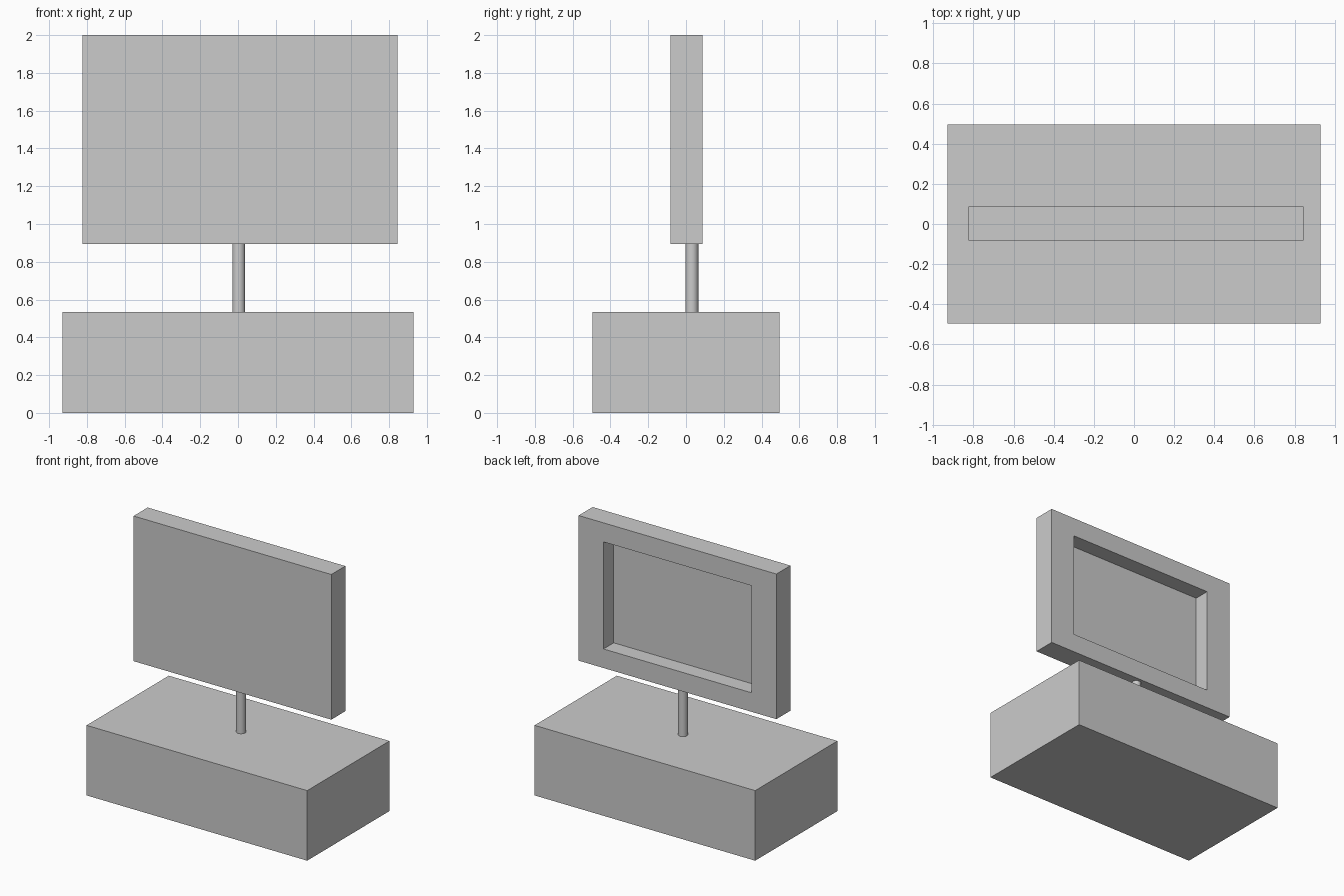
import bpy, bmesh
from mathutils import Vector

if "Cube" in bpy.data.objects:
    bpy.data.objects.remove(bpy.data.objects["Cube"])


def box_bmesh(lo, hi):
    bm = bmesh.new()
    bmesh.ops.create_cube(bm, size=1)
    lo, hi = Vector(lo), Vector(hi)
    for v in bm.verts:
        v.co = (lo + hi) / 2 + v.co * (hi - lo)
    return bm


def finish(bm, name):
    bmesh.ops.recalc_face_normals(bm, faces=bm.faces)
    mesh = bpy.data.meshes.new(name)
    bm.to_mesh(mesh)
    bm.free()
    obj = bpy.data.objects.new(name, mesh)
    bpy.context.collection.objects.link(obj)
    return obj


# Base block
finish(box_bmesh((-0.93, -0.495, 0), (0.93, 0.495, 0.534)), "base")

# Panel with a rectangular recess in its back face
bm = box_bmesh((-0.823, -0.082, 0.894), (0.844, 0.087, 2.0))
bm.normal_update()
back = max(bm.faces, key=lambda f: f.normal.y)
bmesh.ops.inset_individual(bm, faces=[back], thickness=0.1)
centre = back.calc_center_median()
for v in back.verts:  # set the frame width
    v.co.x = 0.635 if v.co.x > centre.x else -0.613
    v.co.z = 1.855 if v.co.z > centre.z else 1.039
floor = bmesh.ops.extrude_discrete_faces(bm, faces=[back])["faces"][0]
bmesh.ops.translate(bm, verts=floor.verts, vec=(0, -0.123, 0))
finish(bm, "panel")

# Round post joining base and panel
z0, z1 = 0.50, 0.92
bpy.ops.mesh.primitive_cylinder_add(vertices=32, radius=0.034, depth=z1 - z0,
                                    location=(0.004, 0.031, (z0 + z1) / 2))
bpy.context.object.name = "post"
bpy.ops.object.shade_smooth_by_angle()
